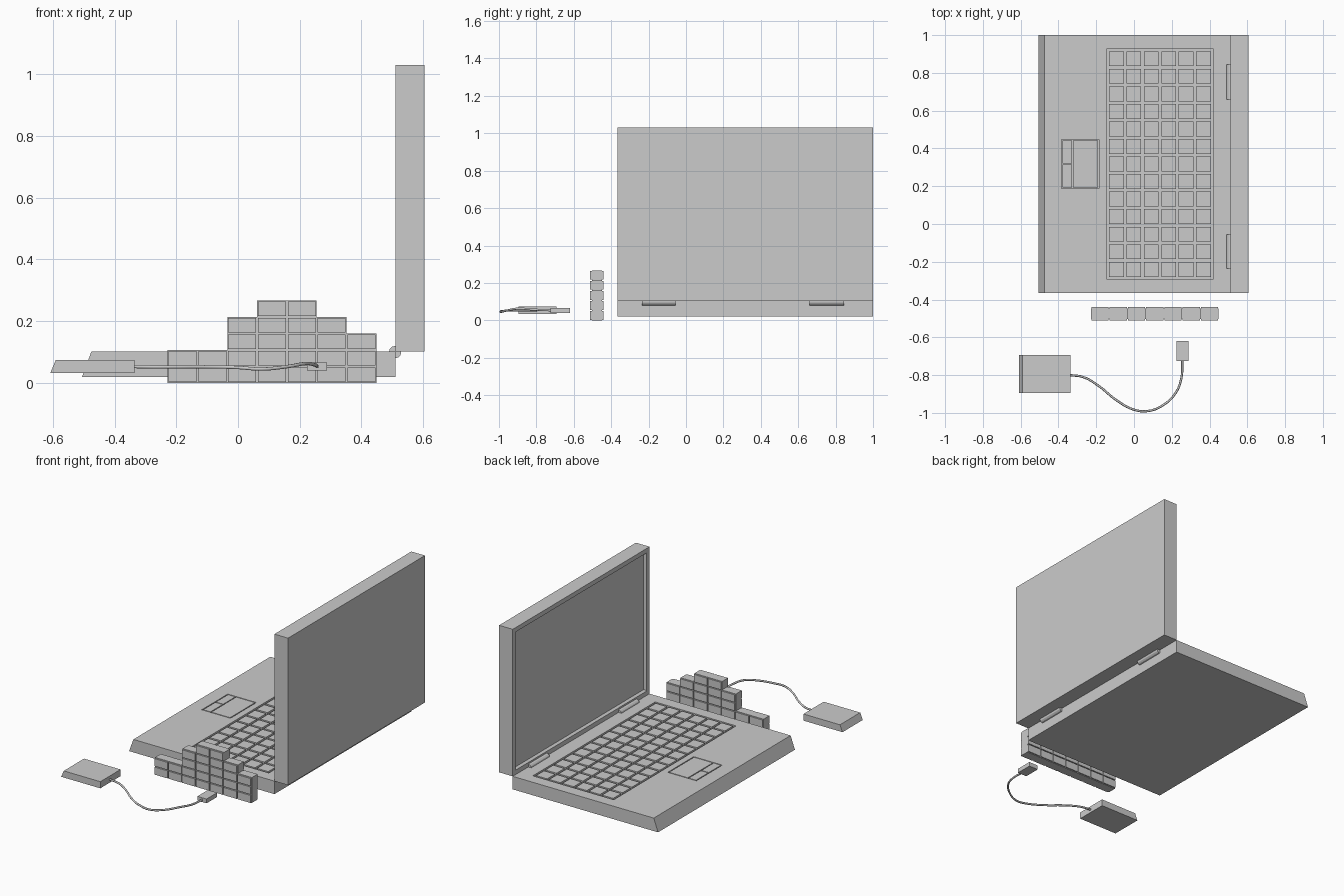
import bpy, bmesh, math
from mathutils import Vector

if "Cube" in bpy.data.objects:
    bpy.data.objects.remove(bpy.data.objects["Cube"])


def finish(name, bm):
    bmesh.ops.recalc_face_normals(bm, faces=bm.faces[:])
    me = bpy.data.meshes.new(name)
    bm.to_mesh(me)
    bm.free()
    ob = bpy.data.objects.new(name, me)
    bpy.context.scene.collection.objects.link(ob)
    return ob


def add_box(bm, x0, x1, y0, y1, z0, z1):
    vs = bmesh.ops.create_cube(bm, size=1)["verts"]
    for v in vs:
        v.co = Vector((x1 if v.co.x > 0 else x0,
                       y1 if v.co.y > 0 else y0,
                       z1 if v.co.z > 0 else z0))


def boxes(name, dims):
    bm = bmesh.new()
    for d in dims:
        add_box(bm, *d)
    return finish(name, bm)


def extrude_profile(name, pts, y0, y1):
    """Extrude an (x, z) outline along y."""
    bm = bmesh.new()
    f = bm.faces.new([bm.verts.new((x, y0, z)) for x, z in pts])
    r = bmesh.ops.extrude_face_region(bm, geom=[f])
    for v in r["geom"]:
        if isinstance(v, bmesh.types.BMVert):
            v.co.y = y1
    return finish(name, bm)


def cut(ob, dims):
    cutter = boxes("cutter", dims)
    cutter.hide_render = True
    m = ob.modifiers.new("cut", "BOOLEAN")
    m.operation, m.solver, m.object = "DIFFERENCE", "EXACT", cutter
    bpy.context.view_layer.objects.active = ob
    bpy.ops.object.modifier_apply(modifier=m.name)
    bpy.data.objects.remove(cutter)


Y0, Y1 = -0.365, 1.0
YC = (Y0 + Y1) / 2

# laptop base with slanted front edge and sunken keyboard tray and touchpad
base = extrude_profile("laptop_base", [(-0.505, 0.02), (0.51, 0.02), (0.51, 0.102), (-0.475, 0.102)], Y0, Y1)
KX0, KX1, KY = -0.145, 0.42, 0.61
PX0, PX1, PY = -0.385, -0.185, 0.13
cut(base, [(KX0, KX1, YC - KY, YC + KY, 0.09, 0.2),
           (PX0, PX1, YC - PY, YC + PY, 0.092, 0.2)])

# keys, flush with the base
rows, cols, gap = 6, 13, 0.007
m = 0.006
px, py = (KX1 - KX0 - 2 * m) / rows, (2 * KY - 2 * m) / cols
keys = []
for r in range(rows):
    for c in range(cols):
        x, y = KX0 + m + r * px, YC - KY + m + c * py
        keys.append((x + gap, x + px - gap, y + gap, y + py - gap, 0.088, 0.102))
boxes("keys", keys)

# touchpad surface and two buttons
g = 0.006
xs = PX0 + 0.06
boxes("touchpad", [
    (xs + g / 2, PX1 - g, YC - PY + g, YC + PY - g, 0.09, 0.102),
    (PX0 + g, xs - g / 2, YC - PY + g, YC - g / 2, 0.09, 0.102),
    (PX0 + g, xs - g / 2, YC + g / 2, YC + PY - g, 0.09, 0.102)])

# screen lid: inset and sunken display on the face toward the keyboard
bm = bmesh.new()
add_box(bm, 0.51, 0.605, Y0, Y1, 0.102, 1.03)
bm.normal_update()
face = min(bm.faces, key=lambda f: f.calc_center_median().x)
bmesh.ops.inset_region(bm, faces=[face], thickness=0.04)
bmesh.ops.inset_region(bm, faces=[face], thickness=0.012, depth=-0.015)
finish("screen_lid", bm)

# hinge barrels
for i, (a, b) in enumerate([(-0.235, -0.055), (0.66, 0.845)]):
    bpy.ops.mesh.primitive_cylinder_add(vertices=12, radius=0.02, depth=b - a,
                                        location=(0.509, (a + b) / 2, 0.1),
                                        rotation=(math.pi / 2, 0, 0))
    bpy.context.object.name = f"hinge_{i + 1}"

# stepped block wall: solid core plus raised panels on both faces
heights = [2, 2, 4, 5, 5, 4, 3]
bx, bw, bh = -0.228, 0.0966, 0.0535
outline = [(bx, 0)]
prev = None
for i, h in enumerate(heights):
    if h != prev:
        outline += [(bx + i * bw, h * bh)] if prev is None else [(bx + i * bw, prev * bh), (bx + i * bw, h * bh)]
    prev = h
outline += [(bx + len(heights) * bw, prev * bh), (bx + len(heights) * bw, 0)]
extrude_profile("block_wall_core", outline, -0.502, -0.448)
e = 0.003
boxes("block_wall_panels", [
    (bx + i * bw + e, bx + (i + 1) * bw - e, y0, y1, j * bh + e, (j + 1) * bh - e)
    for i, h in enumerate(heights) for j in range(h)
    for y0, y1 in [(-0.512, -0.5), (-0.45, -0.44)]])

# external drive and its plug
extrude_profile("external_drive", [(-0.608, 0.033), (-0.335, 0.033), (-0.335, 0.075), (-0.59, 0.075)],
                -0.895, -0.693)
boxes("plug", [(0.224, 0.288, -0.725, -0.62, 0.04, 0.067)])

# cable
path = [(-0.34, -0.80, 0.053), (-0.27, -0.81, 0.052), (-0.19, -0.855, 0.052), (-0.09, -0.935, 0.052),
        (0.0, -0.983, 0.05), (0.075, -0.99, 0.045), (0.16, -0.955, 0.053), (0.22, -0.895, 0.063),
        (0.25, -0.82, 0.058), (0.256, -0.72, 0.053)]
cu = bpy.data.curves.new("cable", "CURVE")
cu.dimensions = "3D"
cu.bevel_depth = 0.006
cu.bevel_resolution = 1
cu.resolution_u = 5
cu.use_fill_caps = True
sp = cu.splines.new("BEZIER")
sp.bezier_points.add(len(path) - 1)
for p, co in zip(sp.bezier_points, path):
    p.co = co
    p.handle_left_type = p.handle_right_type = "AUTO"
cable = bpy.data.objects.new("cable", cu)
bpy.context.scene.collection.objects.link(cable)
